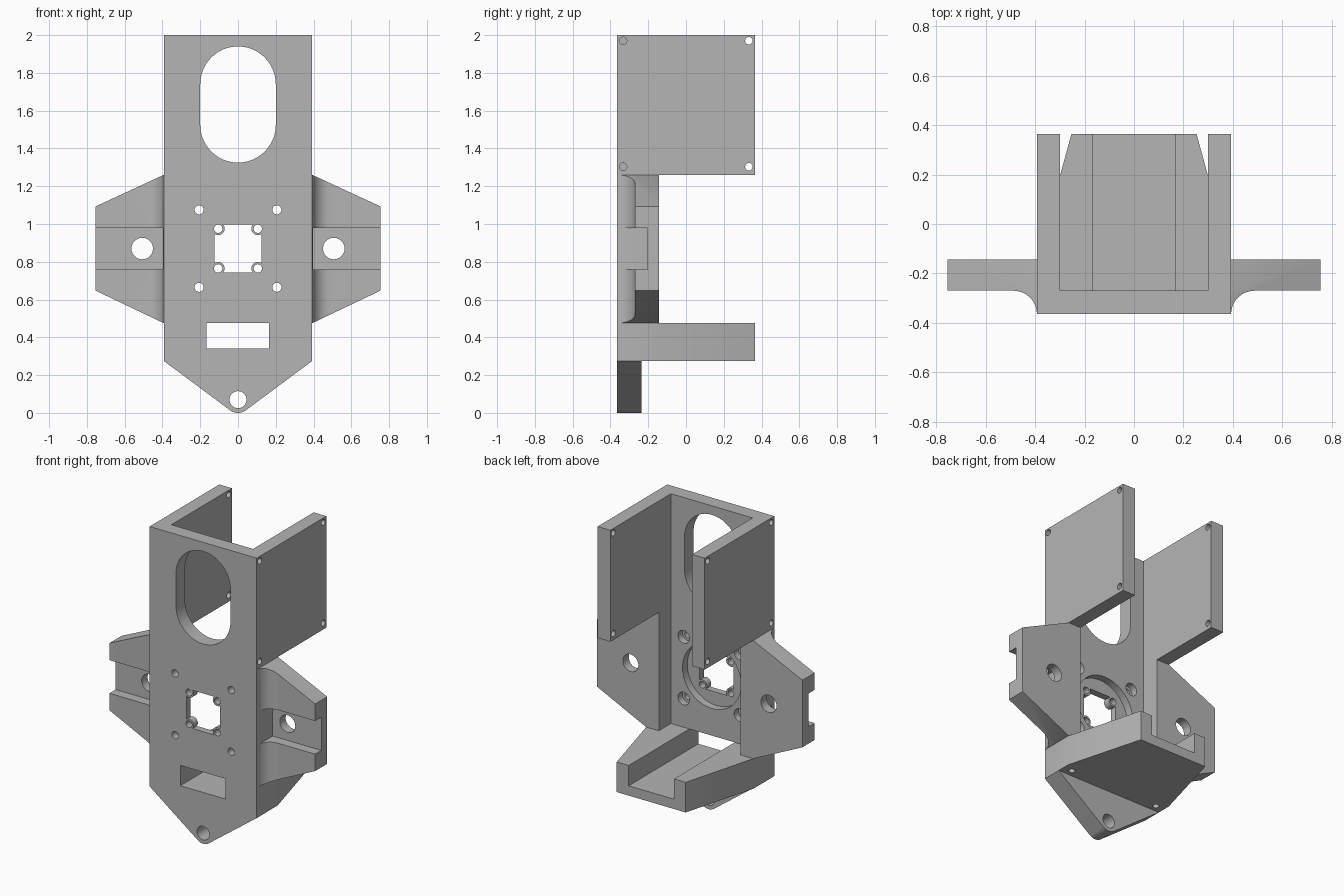
import bpy, bmesh, math
from mathutils import Vector

cube = bpy.data.objects.get("Cube")
if cube:
    bpy.data.objects.remove(cube, do_unlink=True)

grey = bpy.data.materials.new("plain grey")
grey.use_nodes = True
grey.diffuse_color = (0.46, 0.46, 0.46, 1)
grey.node_tree.nodes["Principled BSDF"].inputs["Base Color"].default_value = (0.46, 0.46, 0.46, 1)

FRONT, INNER, BACK = -0.365, -0.27, 0.365     # depth of plate front, plate back, rear edge
HALF, INSIDE = 0.393, 0.3                     # half widths outside and between the walls
SHELF_Z, SHELF_TOP, WALL_Z = 0.275, 0.475, 1.26
MOTOR_Z = 0.87


def prism(name, pts, axis, lo, hi):
    """Extrude a 2D outline along an axis."""
    place = {"x": lambda a, b, t: (t, a, b),
             "y": lambda a, b, t: (a, t, b),
             "z": lambda a, b, t: (a, b, t)}[axis]
    bm = bmesh.new()
    face = bm.faces.new([bm.verts.new(place(a, b, lo)) for a, b in pts])
    ext = bmesh.ops.extrude_face_region(bm, geom=[face])
    verts = [v for v in ext["geom"] if isinstance(v, bmesh.types.BMVert)]
    bmesh.ops.translate(bm, verts=verts, vec=Vector(place(0, 0, hi - lo)))
    bmesh.ops.recalc_face_normals(bm, faces=bm.faces)
    mesh = bpy.data.meshes.new(name)
    bm.to_mesh(mesh)
    bm.free()
    mesh.materials.append(grey)
    obj = bpy.data.objects.new(name, mesh)
    bpy.context.collection.objects.link(obj)
    return obj


def rect(a0, a1, b0, b1):
    return [(a0, b0), (a1, b0), (a1, b1), (a0, b1)]


def arc(cx, cy, r, start, end, n=16):
    steps = [math.radians(start + (end - start) * i / n) for i in range(n + 1)]
    return [(cx + r * math.cos(t), cy + r * math.sin(t)) for t in steps]


def circle(cx, cy, r):
    return arc(cx, cy, r, 0, 360, 40)[:-1]


def combine(obj, tool, operation="DIFFERENCE"):
    """Apply a boolean and throw the tool away."""
    mod = obj.modifiers.new("cut", "BOOLEAN")
    mod.operation, mod.solver, mod.object = operation, "EXACT", tool
    bpy.context.view_layer.objects.active = obj
    bpy.ops.object.modifier_apply(modifier=mod.name)
    bpy.data.objects.remove(tool, do_unlink=True)


def cut(obj, pts, axis, lo=-1, hi=1):
    combine(obj, prism("cutter", pts, axis, lo, hi))


# Front plate with pointed, rounded foot
tip = arc(0, 0.07, 0.07, 234, 306, 12)
plate = prism("front_plate", [(-HALF, 2), (-HALF, SHELF_Z)] + tip + [(HALF, SHELF_Z), (HALF, 2)],
              "y", FRONT, INNER)
foot = prism("foot_backing", [(-HALF, SHELF_Z)] + tip + [(HALF, SHELF_Z)], "y", INNER, -0.236)
for part in (plate, foot):
    cut(part, circle(0, 0.07, 0.045), "y")

# Oval window and cable slot
cut(plate, arc(0, 1.74, 0.2, 0, 180, 24) + arc(0, 1.525, 0.2, 180, 360, 24), "y")
cut(plate, rect(-0.168, 0.165, 0.34, SHELF_TOP), "y")

# Round recess, and square opening with a screw lug in each corner
cut(plate, circle(0, MOTOR_Z, 0.215), "y", -0.32, 0)
opening = prism("opening", rect(-0.124, 0.124, MOTOR_Z - 0.127, MOTOR_Z + 0.127), "y", -0.6, 0)
corners = [(sx, sz) for sx in (-1, 1) for sz in (-1, 1)]
for sx, sz in corners:
    cut(opening, circle(sx * 0.105, MOTOR_Z + sz * 0.105, 0.034), "y")
combine(plate, opening)
for sx, sz in corners:
    cut(plate, circle(sx * 0.105, MOTOR_Z + sz * 0.105, 0.022), "y")
    x, z = sx * 0.206, MOTOR_Z + sz * 0.205
    cut(plate, circle(x, z, 0.024), "y")
    cut(plate, circle(x, z, 0.042), "y", -0.315, 0)

# Side walls with corner holes, and wings with curved roots
parts = [plate, foot]
for side, s in (("left", 1), ("right", -1)):
    lo, hi = sorted((s * INSIDE, s * HALF))
    wall = prism(side + "_wall", rect(INNER, BACK, WALL_Z, 2), "x", lo, hi)
    for y in (-0.333, 0.333):
        for z in (1.303, 1.97):
            for part in (wall, plate):
                if (part is plate) == (y < 0):
                    cut(part, circle(y, z, 0.02), "x", lo - 0.05, hi + 0.05)

    root = arc(HALF + 0.095, FRONT, 0.095, 90, 180, 12)
    section = [(INSIDE, -0.143), (0.755, -0.143), (0.755, INNER)] + root + [(HALF, INNER), (INSIDE, INNER)]
    wing = prism(side + "_wing", [(s * x, y) for x, y in section], "z", 0.4, 1.3)
    outline = [(INSIDE, SHELF_TOP), (HALF, SHELF_TOP), (0.8, 0.669), (0.8, 1.072),
               (HALF, WALL_Z), (INSIDE, WALL_Z)]
    combine(wing, prism("outline", [(s * x, z) for x, z in outline], "y", -0.6, 0.2), "INTERSECT")
    x0, x1 = sorted((s * 0.398, s * 0.9))
    cut(wing, rect(x0, x1, 0.76, 0.98), "y", -0.6, -0.205)
    cut(wing, circle(s * 0.507, MOTOR_Z, 0.057), "y")
    parts += [wall, wing]

# Tapered rear shelf with open channel and screw holes underneath
shelf = prism("rear_shelf", [(-HALF, INNER), (HALF, INNER), (HALF, -0.145), (0.253, BACK),
                             (-0.253, BACK), (-HALF, -0.145)], "z", SHELF_Z, SHELF_TOP)
cut(shelf, rect(-0.168, 0.165, -0.5, 0.5), "z", 0.34, 0.6)
for x in (-0.33, 0.33):
    cut(shelf, circle(x, -0.19, 0.02), "z", 0.2, 0.36)
parts.append(shelf)

# Smooth the curved surfaces, keep the edges crisp
bpy.ops.object.select_all(action="DESELECT")
for part in parts:
    part.select_set(True)
bpy.context.view_layer.objects.active = plate
bpy.ops.object.shade_smooth_by_angle(angle=math.radians(30))
